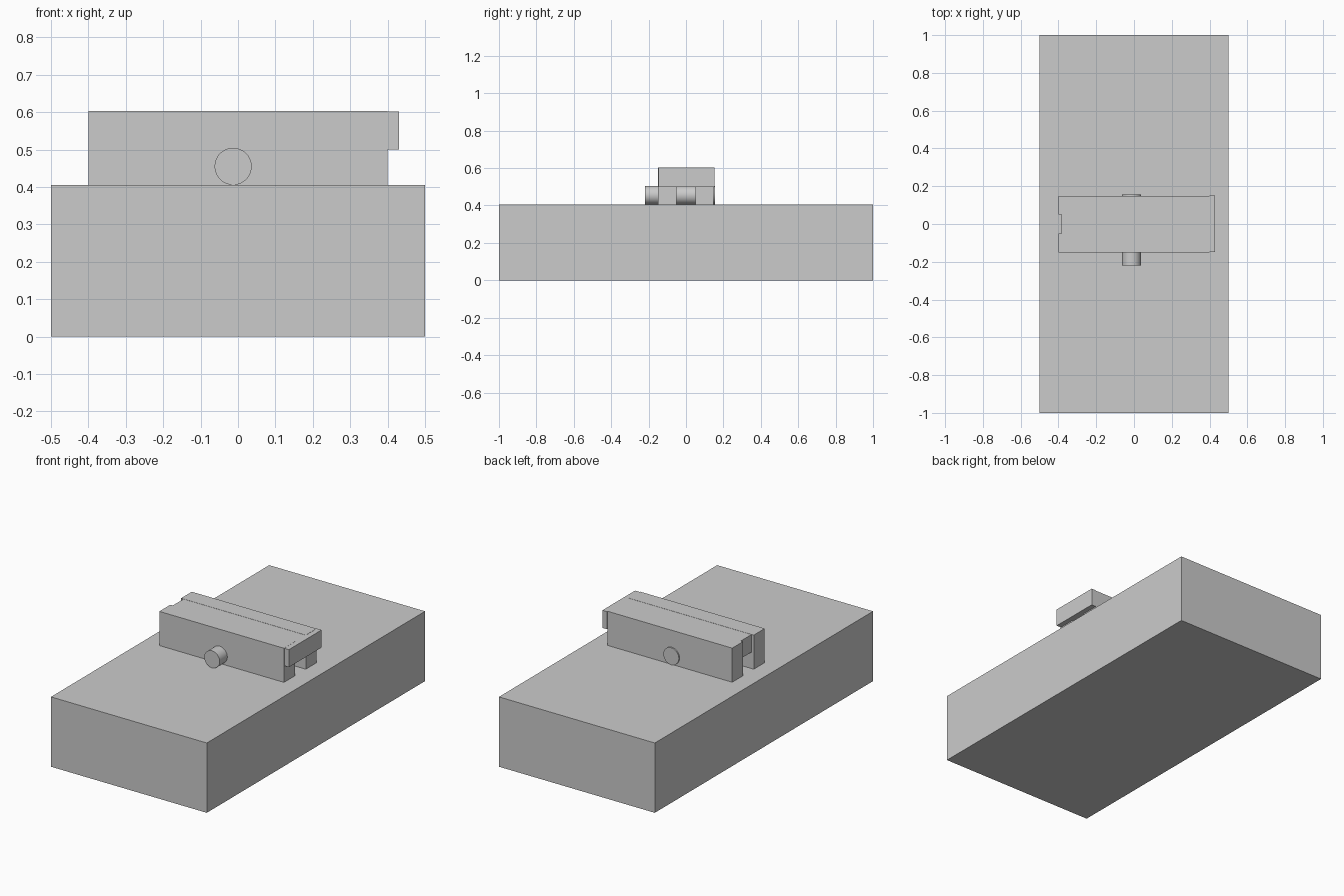
import bpy, math

if "Cube" in bpy.data.objects:
    bpy.data.objects.remove(bpy.data.objects["Cube"])


def box(name, x, y, z):
    """Box from (min, max) pairs on each axis."""
    bpy.ops.mesh.primitive_cube_add(
        size=1, location=[(a + b) / 2 for a, b in (x, y, z)])
    ob = bpy.context.object
    ob.name = name
    ob.scale = [b - a for a, b in (x, y, z)]
    bpy.ops.object.transform_apply(location=False, rotation=False, scale=True)
    return ob


BASE_TOP = 0.405

# Main block
box("base_block", (-0.5, 0.5), (-1, 1), (0, BASE_TOP))

# Two rails with an open channel between them
box("front_rail", (-0.4, 0.4), (-0.15, -0.05), (BASE_TOP, 0.603))
box("back_rail", (-0.4, 0.4), (0.05, 0.148), (BASE_TOP, 0.603))

# T-shaped slider: bar in the channel, cross head overhanging the right end
slider = box("slider_bar", (-0.385, 0.4), (-0.05, 0.05), (0.5, 0.602))
head = box("slider_head", (0.4, 0.43), (-0.147, 0.152), (0.5, 0.602))

# Round pin passing crosswise through both rails
y0, y1 = -0.22, 0.155
bpy.ops.mesh.primitive_cylinder_add(
    vertices=64, radius=0.0495, depth=y1 - y0,
    location=(-0.013, (y0 + y1) / 2, 0.455), rotation=(math.pi / 2, 0, 0))
bpy.context.object.name = "cross_pin"
bpy.ops.object.shade_smooth_by_angle()
